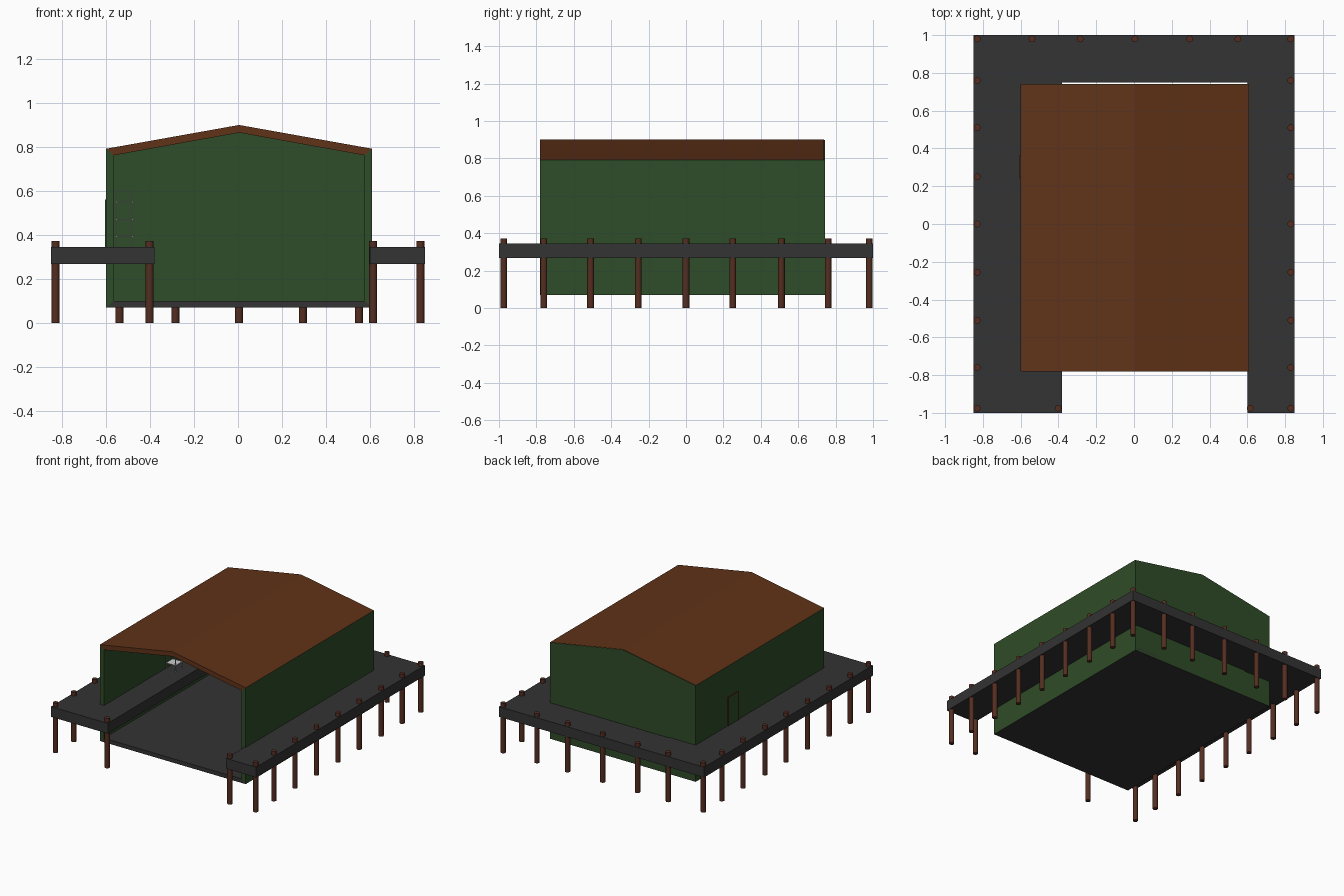
import bpy, bmesh, math

if "Cube" in bpy.data.objects:
    bpy.data.objects.remove(bpy.data.objects["Cube"])

def material(name, rgb):
    m = bpy.data.materials.new(name)
    m.diffuse_color = (*rgb, 1)
    m.use_nodes = True
    m.node_tree.nodes["Principled BSDF"].inputs["Base Color"].default_value = m.diffuse_color
    return m

GREEN = material("green_boards", (0.028, 0.072, 0.021))
ROOF = material("brown_roof", (0.115, 0.032, 0.009))
DARK = material("dark_planks", (0.033, 0.033, 0.033))
WOOD = material("post_wood", (0.09, 0.027, 0.015))

def finish(name, bm, mat):
    bmesh.ops.recalc_face_normals(bm, faces=bm.faces)
    me = bpy.data.meshes.new(name)
    bm.to_mesh(me)
    bm.free()
    ob = bpy.data.objects.new(name, me)
    bpy.context.collection.objects.link(ob)
    if mat:
        me.materials.append(mat)
    return ob

def prism(name, outline, axis, lo, hi, mat):
    """Extrude a flat outline: along y for (x, z) points, along z for (x, y) points."""
    bm = bmesh.new()
    place = (lambda a, b: (a, lo, b)) if axis == 'y' else (lambda a, b: (a, b, lo))
    f = bm.faces.new([bm.verts.new(place(a, b)) for a, b in outline])
    ext = bmesh.ops.extrude_face_region(bm, geom=[f])
    move = (0, hi - lo, 0) if axis == 'y' else (0, 0, hi - lo)
    bmesh.ops.translate(bm, vec=move, verts=[v for v in ext["geom"] if isinstance(v, bmesh.types.BMVert)])
    return finish(name, bm, mat)

def box(name, x, y, z, mat=None):
    return prism(name, [(x[0], y[0]), (x[1], y[0]), (x[1], y[1]), (x[0], y[1])], 'z', z[0], z[1], mat)

# House shell: open front, mitred profiles
L, R, MID = -0.6, 0.61, 0.005
FRONT, BACK, T = -0.78, 0.742, 0.035
prism("left_wall", [(L, .07), (L + T, .10), (L + T, .762), (L, .792)], 'y', FRONT, BACK, GREEN)
prism("right_wall", [(R, .07), (R - T, .10), (R - T, .762), (R, .792)], 'y', FRONT, BACK, GREEN)
prism("floor", [(L, .07), (R, .07), (R - T, .10), (L + T, .10)], 'y', FRONT, BACK, DARK)
prism("roof", [(L, .792), (MID, .90), (R, .792), (R - T, .762), (MID, .865), (L + T, .762)],
      'y', FRONT, BACK - .003, ROOF)
prism("back_wall", [(L + .002, .072), (R - .002, .072), (R - .002, .790), (MID, .898), (L + .002, .790)],
      'y', BACK - T, BACK, GREEN)

# Side door on the left wall
box("side_door", (L - .004, L + .001), (.24, .365), (.345, .56), GREEN)
for y in (.24, .357):
    box("door_jamb", (L - .006, L), (y, y + .008), (.345, .56), WOOD)
box("door_lintel", (L - .006, L), (.24, .365), (.553, .561), WOOD)

# Dock: outer walkways plus the inner walkway along the left wall
prism("dock", [(-.85, -1), (-.38, -1), (-.38, .75), (.6, .75), (.6, -1), (.85, -1), (.85, 1), (-.85, 1)],
      'z', .268, .345, DARK)

# Dock posts
spots = [(sx * .83, y) for sx in (-1, 1) for y in (-.975, -.76, -.51, -.255, 0, .25, .51, .76, .98)]
spots += [(x, .98) for x in (-.54, -.285, .005, .295, .55)]
spots += [(-.402, -.975), (.615, -.975)]
for x, y in spots:
    bpy.ops.mesh.primitive_cylinder_add(vertices=12, radius=.018, depth=.373, location=(x, y, .1865))
    post = bpy.context.object
    post.name = "dock_post"
    post.data.materials.append(WOOD)
    bpy.ops.object.shade_smooth_by_angle(angle=math.radians(40))

# Metal shelf rack standing on the inner walkway
X0, X1, Y0, Y1 = -.555, -.475, -.06, .02
for x in (X0, X1 - .005):
    for y in (Y0, Y1 - .005):
        box("rack_leg", (x, x + .005), (y, y + .005), (.345, .605))
for z in (.39, .468, .547, .601):
    box("rack_shelf", (X0, X1), (Y0, Y1), (z, z + .004))
